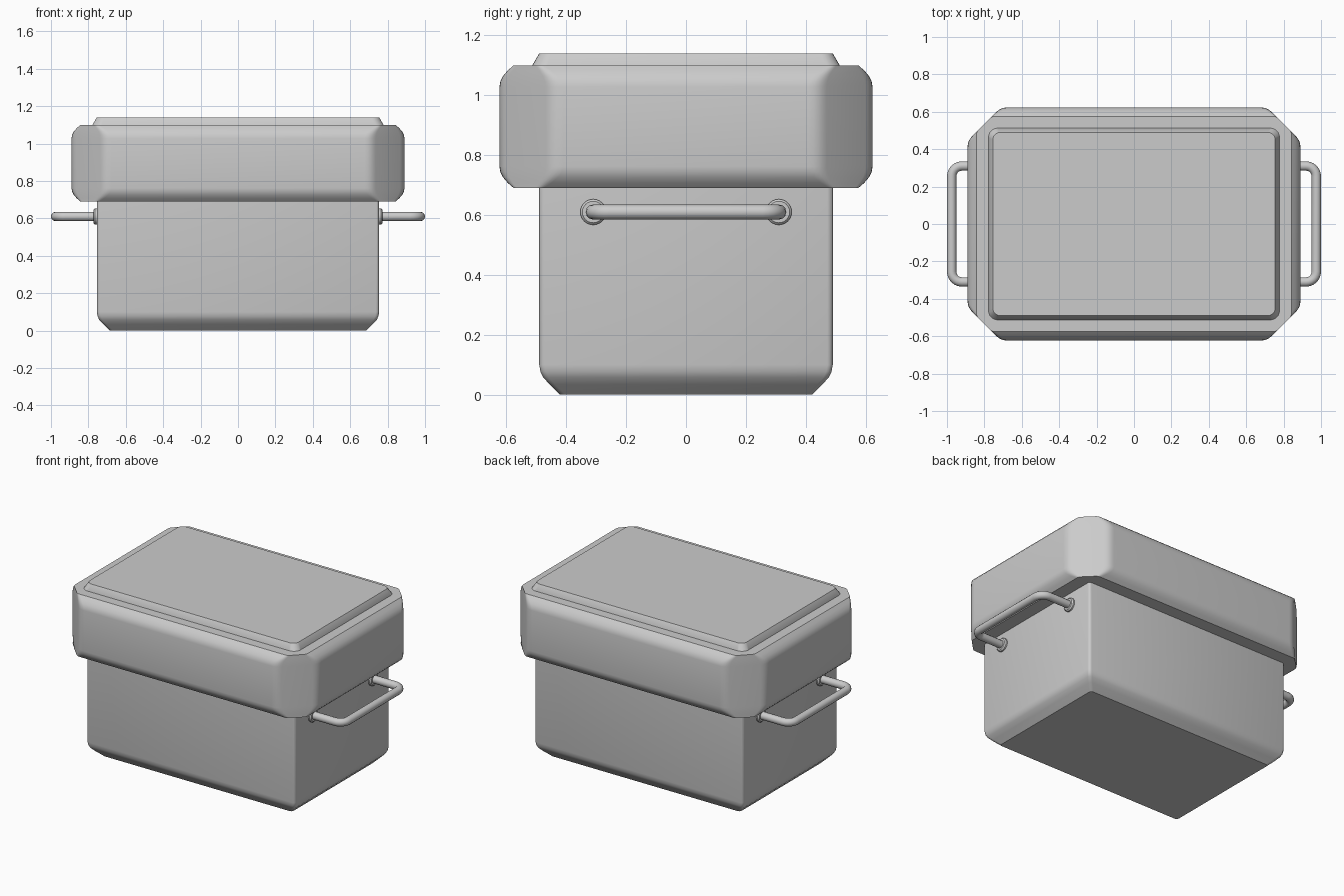
import bpy, bmesh, math
from mathutils import Vector

if "Cube" in bpy.data.objects:
    bpy.data.objects.remove(bpy.data.objects["Cube"])


def loft(name, rings):
    """Skin a stack of equal-length closed rings and cap both ends."""
    bm = bmesh.new()
    loops = [[bm.verts.new(p) for p in r] for r in rings]
    n = len(loops[0])
    for a, b in zip(loops, loops[1:]):
        for i in range(n):
            j = (i + 1) % n
            bm.faces.new((a[i], a[j], b[j], b[i]))
    bm.faces.new(loops[0][::-1])
    bm.faces.new(loops[-1])
    bmesh.ops.recalc_face_normals(bm, faces=bm.faces)
    me = bpy.data.meshes.new(name)
    bm.to_mesh(me)
    bm.free()
    ob = bpy.data.objects.new(name, me)
    bpy.context.collection.objects.link(ob)
    smooth(ob)
    return ob


def smooth(ob, angle=30):
    bpy.ops.object.select_all(action='DESELECT')
    ob.select_set(True)
    bpy.context.view_layer.objects.active = ob
    bpy.ops.object.shade_smooth_by_angle(angle=math.radians(angle))


def four_fold(quarter, z):
    """Mirror a quarter outline (+x,+y, counter-clockwise) into a full ring."""
    q = quarter
    r = q + [(-x, y) for x, y in q[::-1]] + [(-x, -y) for x, y in q] + [(x, -y) for x, y in q[::-1]]
    return [(x, y, z) for x, y in r]


def round_rect(hx, hy, r, z, seg=4):
    arc = [math.pi / 2 * i / seg for i in range(seg + 1)]
    return four_fold([(hx - r + r * math.cos(a), hy - r + r * math.sin(a)) for a in arc], z)


def bend(p, a, b, seg=4):
    """Curve through corner p from a towards b."""
    p, a, b = Vector(p), Vector(a), Vector(b)
    ts = [i / seg for i in range(seg + 1)]
    return [tuple(a * (1 - t) ** 2 + p * 2 * t * (1 - t) + b * t * t) for t in ts]


def cut_corner_rect(d, z, hx=0.89, hy=0.623, cut=1.335, s=0.035):
    """Rectangle inset by d, clipped by fixed diagonal corner planes."""
    x, y = hx - d, hy - d
    p, q = (x, cut - x), (cut - y, y)
    k = s * 0.707
    s2 = s * (1 - 12 * d)
    k *= (1 - 12 * d)
    quarter = bend(p, (x, p[1] - s2), (x - k, p[1] + k)) + bend(q, (q[0] + k, y - k), (q[0] - s2, y))
    return four_fold(quarter, z)


# Body with chamfered base
BX, BY = 0.755, 0.49
profile = [(0.07, 0), (0.035, 0.034), (0.013, 0.058), (0.004, 0.077), (0, 0.1), (0, 0.72)]
loft("body", [round_rect(BX - d, BY - d, 0.018, z, 3) for d, z in profile])

# Lid with softened rims and cut corners
rim = [(0.048, 0), (0.028, 0.017), (0.012, 0.036), (0.003, 0.054), (0, 0.072)]
z0, z1 = 0.69, 1.10
levels = [(d, z0 + h) for d, h in rim] + [(d, z1 - h) for d, h in rim[::-1]]
loft("lid", [cut_corner_rect(d, z) for d, z in levels])

# Raised panel on the lid
loft("lid_panel", [round_rect(0.778, 0.513, 0.05, 1.09, 6), round_rect(0.778, 0.513, 0.05, 1.10, 6),
                   round_rect(0.755, 0.49, 0.04, 1.14, 6)])

# Side handles and their collars
for side, label in ((1, "right"), (-1, "left")):
    cu = bpy.data.curves.new(label + "_handle", 'CURVE')
    cu.dimensions = '3D'
    cu.bevel_depth = 0.025
    cu.bevel_resolution = 4
    cu.use_fill_caps = True
    r, hx, hy = 0.055, 0.975, 0.31
    arc = [math.pi / 2 * i / 6 for i in range(7)]
    half = [(hx - r + r * math.cos(a), hy - r + r * math.sin(a)) for a in arc] + [(0.74, hy)]
    path = [(x, -y) for x, y in half[::-1]] + half
    sp = cu.splines.new('POLY')
    sp.points.add(len(path) - 1)
    for pt, (x, y) in zip(sp.points, path):
        pt.co = (side * x, y, 0.61, 1)
    ob = bpy.data.objects.new(label + "_handle", cu)
    bpy.context.collection.objects.link(ob)
    bpy.ops.object.select_all(action='DESELECT')
    ob.select_set(True)
    bpy.context.view_layer.objects.active = ob
    bpy.ops.object.convert(target='MESH')
    smooth(bpy.context.object, 40)
    for y, end in ((-hy, "front"), (hy, "back")):
        rings = [[(side * x, y + rad * math.cos(t), 0.61 + rad * math.sin(t))
                  for t in [math.tau * i / 24 for i in range(24)]]
                 for x, rad in ((0.745, 0.043), (0.765, 0.043), (0.772, 0.036))]
        loft(f"{label}_{end}_handle_collar", rings)
